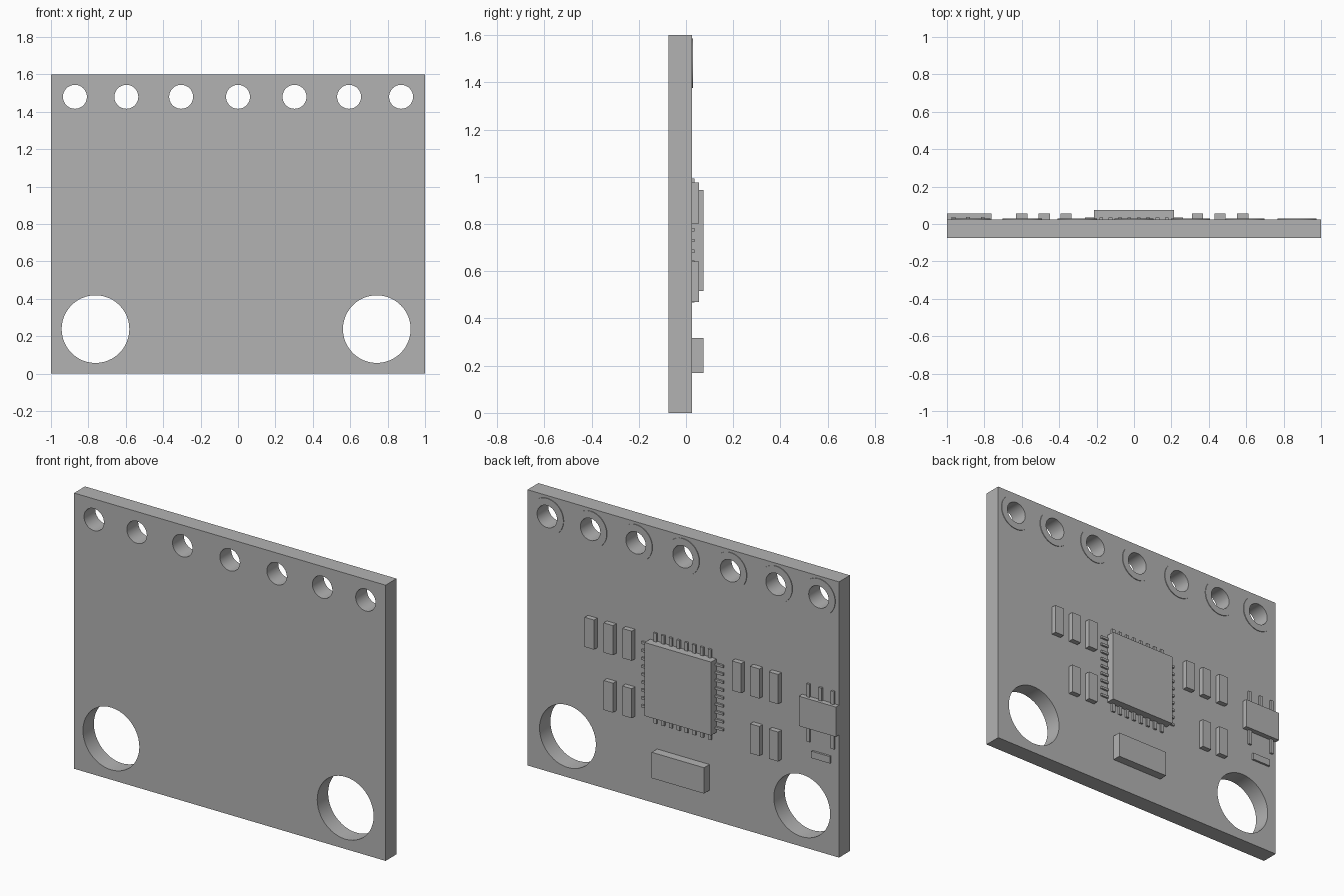
import bpy
import bmesh
from math import pi
from mathutils import Matrix, Vector

old = bpy.data.objects.get("Cube")
if old:
    bpy.data.objects.remove(old, do_unlink=True)

FRONT, BACK, HEIGHT = -0.075, 0.025, 1.6
PAD_R, PIN_HOLE_R, MOUNT_R = 0.105, 0.064, 0.181
HOLE_Z = 1.48
HOLE_X = (-0.872, -0.597, -0.304, 0, 0.302, 0.594, 0.872)
MOUNTS = ((-0.762, 0.238), (0.742, 0.238))

grey = bpy.data.materials.new("plain grey")
grey.use_nodes = True
tone = (0.45, 0.45, 0.45, 1)
grey.diffuse_color = tone
grey.node_tree.nodes["Principled BSDF"].inputs["Base Color"].default_value = tone


def finish(name, bm):
    mesh = bpy.data.meshes.new(name)
    bm.to_mesh(mesh)
    bm.free()
    obj = bpy.data.objects.new(name, mesh)
    bpy.context.collection.objects.link(obj)
    mesh.materials.append(grey)
    return obj


def add_box(bm, x0, x1, z0, z1, y0, y1):
    size = Vector((x1 - x0, y1 - y0, z1 - z0))
    mid = Vector((x0 + x1, y0 + y1, z0 + z1)) / 2
    bmesh.ops.create_cube(bm, size=1, matrix=Matrix.Translation(mid) @ Matrix.Diagonal(size).to_4x4())


def boxes(name, specs, rise):
    """Boxes standing on the back face, each given as x0, x1, z0, z1."""
    bm = bmesh.new()
    for spec in specs:
        add_box(bm, *spec, BACK, BACK + rise)
    return finish(name, bm)


def add_cylinder(bm, x, z, radius, y0, y1):
    place = Matrix.Translation((x, (y0 + y1) / 2, z)) @ Matrix.Rotation(pi / 2, 4, 'X')
    bmesh.ops.create_cone(bm, cap_ends=True, segments=48, radius1=radius,
                          radius2=radius, depth=y1 - y0, matrix=place)


def drill(obj, holes):
    """Cut round holes through an object, then drop the cutter."""
    bm = bmesh.new()
    for x, z, radius in holes:
        add_cylinder(bm, x, z, radius, -0.3, 0.3)
    cutter = finish("hole_cutter", bm)
    cutter.hide_render = True
    mod = obj.modifiers.new("holes", 'BOOLEAN')
    mod.operation, mod.solver, mod.object = 'DIFFERENCE', 'EXACT', cutter
    bpy.ops.object.select_all(action='DESELECT')
    bpy.context.view_layer.objects.active = obj
    obj.select_set(True)
    bpy.ops.object.modifier_apply(modifier=mod.name)
    bpy.data.objects.remove(cutter, do_unlink=True)
    bpy.ops.object.shade_smooth_by_angle()


# Board with header holes and two mounting holes
pin_holes = [(x, HOLE_Z, PIN_HOLE_R) for x in HOLE_X]
bm = bmesh.new()
add_box(bm, -1, 1, 0, HEIGHT, FRONT, BACK)
board = finish("board", bm)
drill(board, pin_holes + [(x, z, MOUNT_R) for x, z in MOUNTS])

# Thin solder pads around the header holes
bm = bmesh.new()
for x in HOLE_X:
    add_cylinder(bm, x, HOLE_Z, PAD_R, BACK, BACK + 0.004)
drill(finish("solder_pads", bm), pin_holes)

# Main chip with pins on all four sides
CHIP_Z, HALF, REACH, PIN = 0.73, 0.213, 0.262, 0.01
boxes("main_chip", [(-HALF, HALF, CHIP_Z - HALF, CHIP_Z + HALF)], 0.05)
pins = []
for side in (-1, 1):
    a, b = sorted((side * (HALF - 0.01), side * REACH))
    for i in range(8):
        x = (i - 3.5) * 0.05
        pins.append((x - PIN, x + PIN, CHIP_Z + a, CHIP_Z + b))
    for i in range(9):
        z = CHIP_Z + (i - 4) * 0.046
        pins.append((a, b, z - PIN * 0.7, z + PIN * 0.7))
boxes("chip_pins", pins, 0.011)

# Small upright components either side of the chip
UPPER, LOWER = (0.803, 0.975), (0.47, 0.641)
parts = [(x, UPPER) for x in (-0.6, -0.48, -0.363, 0.34, 0.46, 0.582)]
parts += [(x, LOWER) for x in (-0.6, -0.48, 0.34, 0.46)]
boxes("small_components", [(x - 0.03, x + 0.03, *z) for x, z in parts], 0.03)

# Crystal below the chip
boxes("crystal", [(-0.168, 0.168, 0.168, 0.318)], 0.05)

# Regulator at the board edge, three legs above and two below
boxes("regulator", [(-1, -0.763, 0.712, 0.885)], 0.03)
legs = [(x, 0.88, 0.96) for x in (-0.965, -0.887, -0.808)]
legs += [(x, 0.625, 0.72) for x in (-0.965, -0.808)]
boxes("regulator_legs", [(x - PIN, x + PIN, z0, z1) for x, z0, z1 in legs], 0.012)

# Flat bar under the regulator
boxes("edge_bar", [(-0.95, -0.83, 0.537, 0.577)], 0.012)
